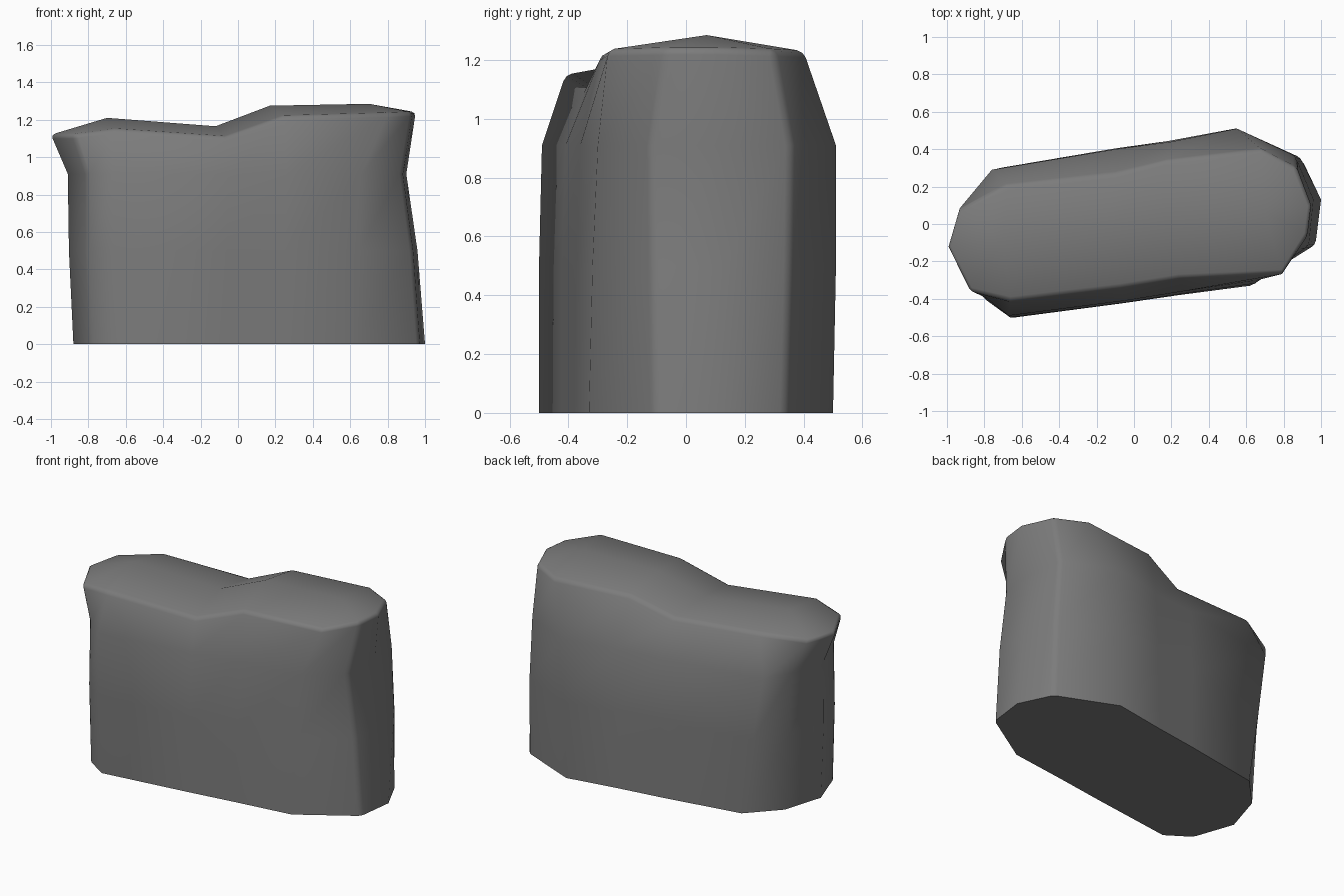
import bpy
import bmesh
import math
from mathutils import Vector

# Remove the default cube
default_cube = bpy.data.objects.get("Cube")
if default_cube:
    bpy.data.objects.remove(default_cube, do_unlink=True)

# Single stone colour
stone = bpy.data.materials.new("stone grey")
stone.use_nodes = True
grey = (0.2, 0.2, 0.2, 1.0)
stone.diffuse_color = grey
shader = stone.node_tree.nodes["Principled BSDF"]
shader.inputs["Base Color"].default_value = grey
shader.inputs["Roughness"].default_value = 0.9

# Outlines running counter-clockwise from the front left corner
footprint = [(-.64, -.5), (-.07, -.425), (.24, -.38), (.62, -.33),
             (.97, -.11), (1, .13), (.9, .34), (.52, .5),
             (.17, .44), (-.1, .4), (-.62, .31), (-.8, .12),
             (-.88, -.14), (-.79, -.4)]
shoulder = [(-.67, -.49), (-.05, -.41), (.26, -.36), (.66, -.3),
            (.88, -.12), (.9, .13), (.87, .36), (.55, .51),
            (.2, .44), (-.1, .4), (-.76, .29), (-.85, .12),
            (-.91, -.13), (-.81, -.38)]
rim = [(-.66, -.41, 1.15), (-.07, -.34, 1.11), (.24, -.29, 1.22), (.8, -.265, 1.235),
       (.93, -.06, 1.24), (.95, .1, 1.24), (.87, .3, 1.235), (.68, .4, 1.23),
       (.17, .34, 1.23), (-.1, .27, 1.13), (-.68, .21, 1.16), (-.94, .08, 1.13),
       (-1, -.12, 1.12), (-.88, -.36, 1.12)]
# Ridge along the crown, and the ridge point each rim point leans on
ridge = [(-.7, -.08, 1.21), (-.12, -.02, 1.165), (.17, .04, 1.275), (.7, .07, 1.285)]
ridge_link = [0, 1, 2, 3, 3, 3, 3, 3, 2, 1, 0, 0, 0, 0]
sharp_columns = (4, 6, 13)


def waist_ring():
    """Blend footprint and shoulder, with a slight bulge."""
    points = []
    for low, high in zip(footprint, shoulder):
        point = (Vector(low) + Vector(high)) / 2
        points.append(point * 1.01)
    return points


def add_ring(bm, outline, height):
    return [bm.verts.new((p[0], p[1], height)) for p in outline]


def build_rock():
    bm = bmesh.new()
    rings = [add_ring(bm, footprint, 0),
             add_ring(bm, waist_ring(), .5),
             add_ring(bm, shoulder, .91),
             [bm.verts.new(p) for p in rim]]
    crown = [bm.verts.new(p) for p in ridge]
    count = len(rim)

    # Flat underside
    bm.faces.new(list(reversed(rings[0])))

    # Walls
    for lower, upper in zip(rings, rings[1:]):
        for i in range(count):
            j = (i + 1) % count
            bm.faces.new((lower[i], lower[j], upper[j], upper[i]))

    # Domed crown
    top = rings[-1]
    for i in range(count):
        j = (i + 1) % count
        corners = [top[i], top[j], crown[ridge_link[j]]]
        if ridge_link[i] != ridge_link[j]:
            corners.append(crown[ridge_link[i]])
        bm.faces.new(corners)

    # Soften the rim and the strongest upright corners
    edges = [bm.edges.get((top[i], top[(i + 1) % count])) for i in range(count)]
    for lower, upper in zip(rings, rings[1:]):
        edges += [bm.edges.get((lower[i], upper[i])) for i in sharp_columns]
    bmesh.ops.bevel(bm, geom=edges, offset=.022, segments=2,
                    profile=.5, affect='EDGES', clamp_overlap=True)
    bmesh.ops.recalc_face_normals(bm, faces=bm.faces[:])

    mesh = bpy.data.meshes.new("rock")
    bm.to_mesh(mesh)
    bm.free()
    mesh.materials.append(stone)
    rock = bpy.data.objects.new("rock", mesh)
    bpy.context.collection.objects.link(rock)
    return rock


rock = build_rock()
bpy.ops.object.select_all(action='DESELECT')
rock.select_set(True)
bpy.context.view_layer.objects.active = rock
bpy.ops.object.shade_smooth_by_angle(angle=math.radians(50))
